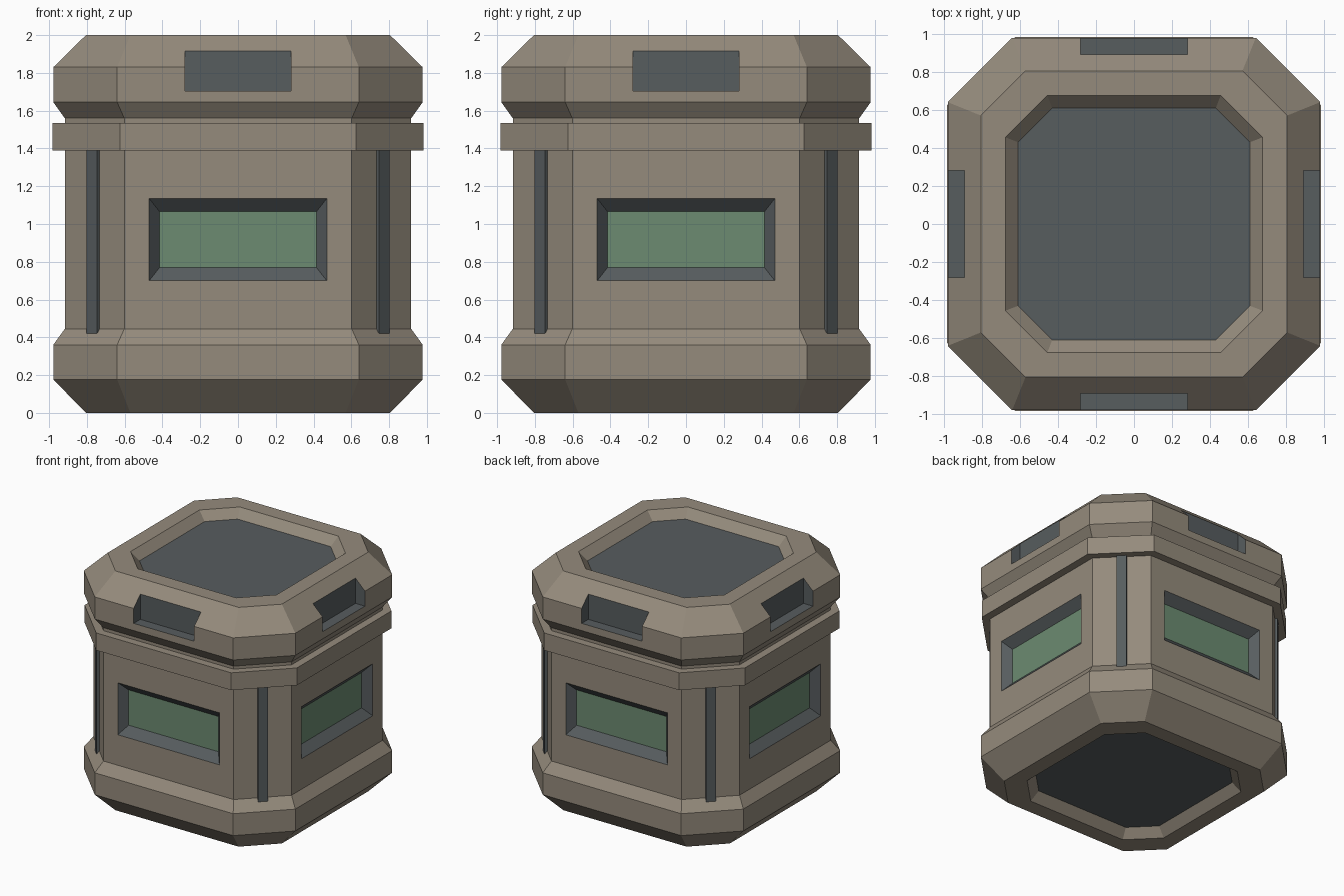
import bpy, bmesh, math
from mathutils import Matrix, Vector

if "Cube" in bpy.data.objects:
    bpy.data.objects.remove(bpy.data.objects["Cube"])


def mat(name, col):
    m = bpy.data.materials.new(name)
    m.diffuse_color = (*col, 1)
    m.use_nodes = True
    m.node_tree.nodes["Principled BSDF"].inputs["Base Color"].default_value = m.diffuse_color
    return m


MATS = [mat("warm_grey", (0.300, 0.258, 0.202)),
        mat("slate", (0.095, 0.109, 0.114)),
        mat("window_green", (0.150, 0.258, 0.165))]


def to_object(name, bm):
    bmesh.ops.recalc_face_normals(bm, faces=bm.faces)
    me = bpy.data.meshes.new(name)
    bm.to_mesh(me)
    bm.free()
    for m in MATS:
        me.materials.append(m)
    ob = bpy.data.objects.new(name, me)
    bpy.context.collection.objects.link(ob)
    return ob


def octagon(bm, h, c, z):
    pts = [(c, -h), (h, -c), (h, c), (c, h), (-c, h), (-h, c), (-h, -c), (-c, -h)]
    return [bm.verts.new((x, y, z)) for x, y in pts]


def loft(bm, rings, mi=0, cap=1):
    """Bridge consecutive vertex loops and cap both ends."""
    for a, b in zip(rings, rings[1:]):
        n = len(a)
        for i in range(n):
            j = (i + 1) % n
            bm.faces.new((a[i], a[j], b[j], b[i])).material_index = mi
    for r in (rings[0], rings[-1]):
        bm.faces.new(r).material_index = cap


# Crate body: octagonal rings (half width, corner start, height), recessed ends
PROFILE = [(0.61, 0.43, 0.07), (0.675, 0.455, 0), (0.805, 0.57, 0),
           (0.978, 0.64, 0.177), (0.978, 0.64, 0.36), (0.917, 0.602, 0.445),
           (0.917, 0.602, 1.39), (0.982, 0.624, 1.39), (0.982, 0.624, 1.535),
           (0.917, 0.602, 1.535), (0.917, 0.602, 1.56), (0.978, 0.64, 1.645),
           (0.978, 0.64, 1.83), (0.805, 0.57, 2), (0.675, 0.455, 2), (0.61, 0.43, 1.93)]
bm = bmesh.new()
loft(bm, [octagon(bm, *p) for p in PROFILE])
body = to_object("crate_body", bm)


def rect(bm, hx, z0, z1, y, rot):
    return [bm.verts.new(rot @ Vector(p)) for p in
            ((-hx, y, z0), (hx, y, z0), (hx, y, z1), (-hx, y, z1))]


# Cutter for the four windows and four lid notches
bm = bmesh.new()
for k in range(4):
    rot = Matrix.Rotation(k * math.pi / 2, 3, 'Z')
    loft(bm, [rect(bm, 0.415, 0.77, 1.065, -0.852, rot),
              rect(bm, 0.525, 0.63, 1.205, -0.982, rot)], mi=1, cap=2)
    loft(bm, [rect(bm, 0.28, 1.705, 1.97, -0.89, rot),
              rect(bm, 0.28, 1.705, 1.97, -1.1, rot)], mi=1, cap=1)
cutter = to_object("recess_cutter", bm)
cutter.hide_render = True

mod = body.modifiers.new("recesses", 'BOOLEAN')
mod.operation = 'DIFFERENCE'
mod.solver = 'EXACT'
mod.object = cutter
bpy.context.view_layer.update()
cut = bpy.data.meshes.new_from_object(
    body.evaluated_get(bpy.context.evaluated_depsgraph_get()))
body.modifiers.clear()
body.data = cut
bpy.data.objects.remove(cutter)

# Raised slate strips on the chamfered corners
bm = bmesh.new()
for k in range(4):
    rot = Matrix.Rotation(math.pi / 4 + k * math.pi / 2, 3, 'Z')
    loft(bm, [rect(bm, 0.039, 0.405, 1.395, -1.05, rot),
              rect(bm, 0.039, 0.405, 1.395, -1.095, rot)], mi=1, cap=1)
to_object("corner_strips", bm)
